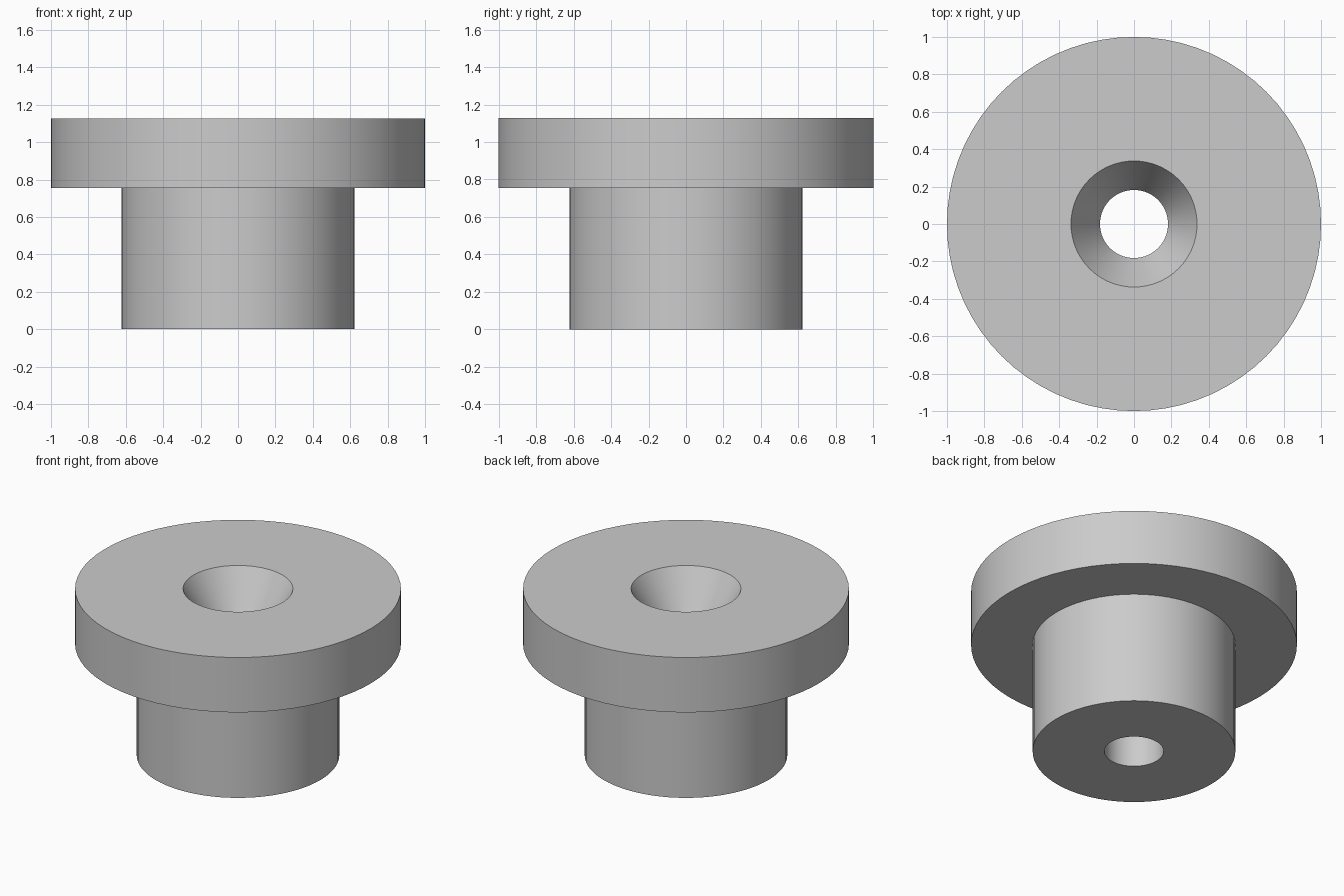
import bpy
import bmesh
from math import radians, tau
from mathutils import Matrix, Vector

cube = bpy.data.objects.get("Cube")
if cube:
    bpy.data.objects.remove(cube, do_unlink=True)

# Main dimensions
SEGMENTS = 72
FLANGE_RADIUS, SHANK_RADIUS = 1.0, 0.622
BORE_RADIUS, SINK_RADIUS = 0.182, 0.337
FLANGE_BASE, TOP, SINK_DEPTH = 0.755, 1.127, 0.268

# Single grey material
grey = bpy.data.materials.new("plain_grey")
grey.use_nodes = True
colour = (0.6, 0.6, 0.6, 1.0)
grey.diffuse_color = colour
grey.node_tree.nodes["Principled BSDF"].inputs["Base Color"].default_value = colour


def lathe(name, profile):
    """Revolve a closed (radius, height) profile around the z axis."""
    bm = bmesh.new()
    rings = []
    for i in range(SEGMENTS):
        turn = Matrix.Rotation(tau * i / SEGMENTS, 3, "Z")
        rings.append([bm.verts.new(turn @ Vector((r, 0, z))) for r, z in profile])
    count = len(profile)
    for i, ring in enumerate(rings):
        following = rings[(i + 1) % SEGMENTS]
        for j in range(count):
            k = (j + 1) % count
            bm.faces.new((ring[j], following[j], following[k], ring[k]))
    bmesh.ops.recalc_face_normals(bm, faces=bm.faces)
    mesh = bpy.data.meshes.new(name)
    bm.to_mesh(mesh)
    bm.free()
    mesh.materials.append(grey)
    obj = bpy.data.objects.new(name, mesh)
    bpy.context.collection.objects.link(obj)
    return obj


# Flanged bushing: shank, flange, countersink and through bore in one profile
bushing = lathe("flanged_bushing", [
    (BORE_RADIUS, 0),
    (SHANK_RADIUS, 0),
    (SHANK_RADIUS, FLANGE_BASE),
    (FLANGE_RADIUS, FLANGE_BASE),
    (FLANGE_RADIUS, TOP),
    (SINK_RADIUS, TOP),
    (BORE_RADIUS, TOP - SINK_DEPTH),
])

# Smooth round walls with crisp rims
bpy.ops.object.select_all(action="DESELECT")
bushing.select_set(True)
bpy.context.view_layer.objects.active = bushing
bpy.ops.object.shade_smooth_by_angle(angle=radians(25))
